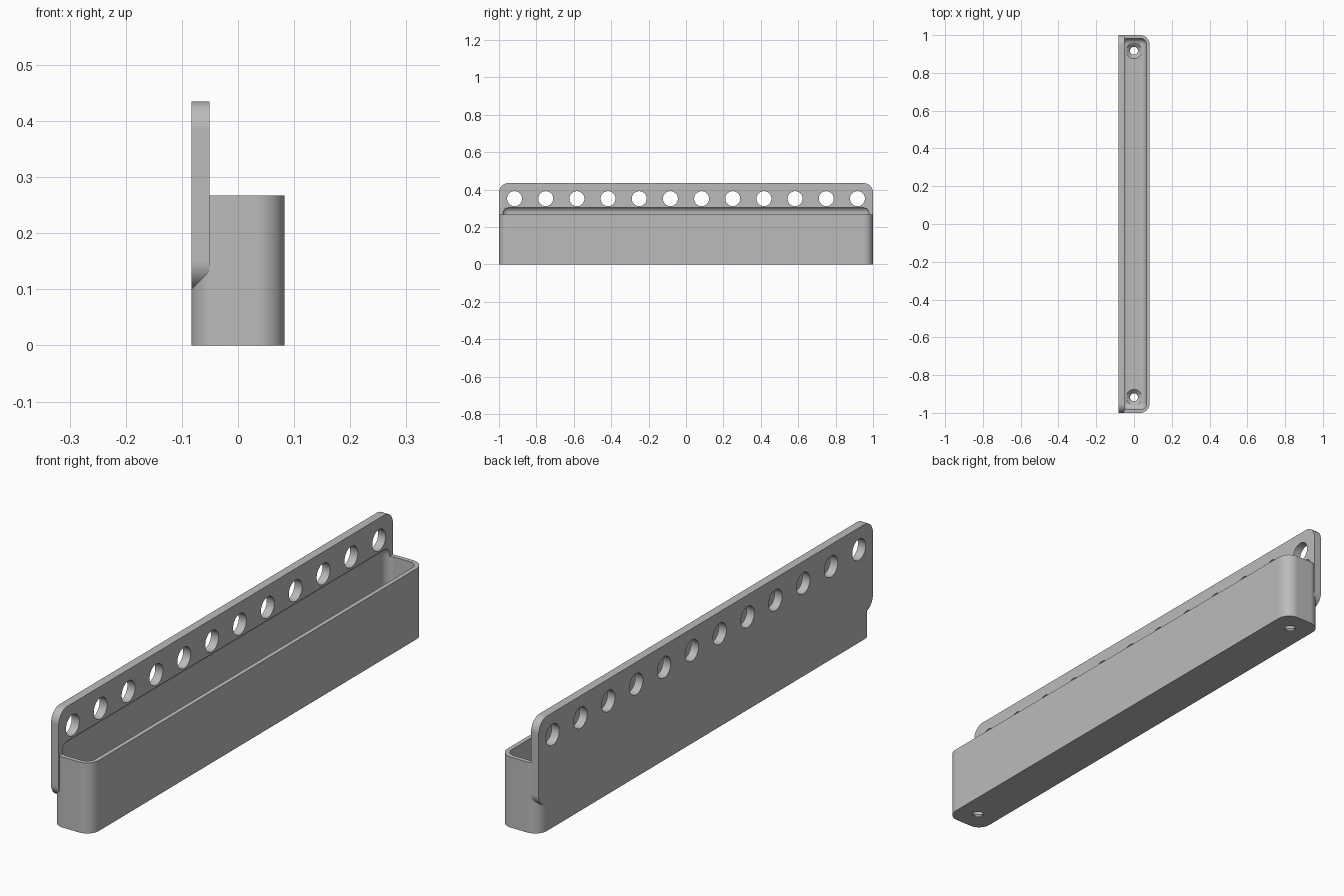
import bpy, bmesh, math
from mathutils import Matrix, Vector

if "Cube" in bpy.data.objects:
    bpy.data.objects.remove(bpy.data.objects["Cube"])

HALF_X, HALF_Y = 0.083, 1.0
RADIUS, WALL = 0.05, 0.0167
FLOOR, RIM, PLATE_TOP = 0.025, 0.267, 0.435

grey = bpy.data.materials.new("plain grey")
grey.use_nodes = True
colour = (0.5, 0.5, 0.5, 1)
grey.diffuse_color = colour
grey.node_tree.nodes["Principled BSDF"].inputs["Base Color"].default_value = colour


def finish(name, bm):
    bmesh.ops.recalc_face_normals(bm, faces=bm.faces)
    mesh = bpy.data.meshes.new(name)
    bm.to_mesh(mesh)
    bm.free()
    mesh.materials.append(grey)
    obj = bpy.data.objects.new(name, mesh)
    bpy.context.collection.objects.link(obj)
    return obj


def rounded_box(name, low, high, radius, axis=None, segments=10):
    """Box with rounded edges along one axis, or along all of them."""
    low, high = Vector(low), Vector(high)
    bm = bmesh.new()
    bmesh.ops.create_cube(bm, size=1)
    bmesh.ops.scale(bm, vec=high - low, verts=bm.verts)
    bmesh.ops.translate(bm, vec=(low + high) / 2, verts=bm.verts)
    edges = [e for e in bm.edges if axis is None or
             abs((e.verts[0].co - e.verts[1].co)[axis]) > 1e-4]
    bmesh.ops.bevel(bm, geom=edges, offset=radius, segments=segments,
                    profile=0.5, affect='EDGES')
    return finish(name, bm)


def add_cone(bm, r1, r2, depth, matrix):
    bmesh.ops.create_cone(bm, cap_ends=True, segments=40, radius1=r1,
                          radius2=r2, depth=depth, matrix=matrix)


def boolean(target, other, operation):
    mod = target.modifiers.new(operation.title(), 'BOOLEAN')
    mod.operation, mod.solver, mod.object = operation, 'EXACT', other
    bpy.context.view_layer.objects.active = target
    bpy.ops.object.modifier_apply(modifier=mod.name)
    bpy.data.objects.remove(other)


# Tray body joined to the taller back plate
tray = rounded_box("tray_with_back_plate", (-HALF_X, -HALF_Y, 0),
                   (HALF_X, HALF_Y, RIM), RADIUS, axis=2)
plate = rounded_box("back_plate", (-HALF_X, -HALF_Y, 0.1),
                    (-0.051, HALF_Y, PLATE_TOP), RADIUS, axis=0)
boolean(tray, plate, 'UNION')

# Rounded cavity, which also bites a shallow recess into the plate
cavity = rounded_box("cavity_cutter", (-HALF_X + WALL, -HALF_Y + WALL, FLOOR),
                     (HALF_X - WALL, HALF_Y - WALL, 0.309), RADIUS - WALL,
                     segments=8)
boolean(tray, cavity, 'DIFFERENCE')

# Row of twelve holes through the plate
bm = bmesh.new()
for i in range(12):
    y = (i - 5.5) / 6
    add_cone(bm, 0.04, 0.04, 0.1, Matrix.Translation((-0.067, y, 0.352))
             @ Matrix.Rotation(math.pi / 2, 4, 'Y'))
boolean(tray, finish("plate_hole_cutter", bm), 'DIFFERENCE')

# Countersunk screw holes in the floor
for r1, r2, depth, z in ((0.021, 0.021, 0.1, 0), (0.021, 0.043, 0.022, 0.0151)):
    bm = bmesh.new()
    for y in (-0.917, 0.917):
        add_cone(bm, r1, r2, depth, Matrix.Translation((0, y, z)))
    boolean(tray, finish("screw_hole_cutter", bm), 'DIFFERENCE')

# Smooth curves with crisp edges and flat large faces
bpy.ops.object.select_all(action='DESELECT')
tray.select_set(True)
bpy.context.view_layer.objects.active = tray
bpy.ops.object.shade_smooth_by_angle(angle=math.radians(30))
weighted = tray.modifiers.new("Weighted normals", 'WEIGHTED_NORMAL')
weighted.keep_sharp = True
